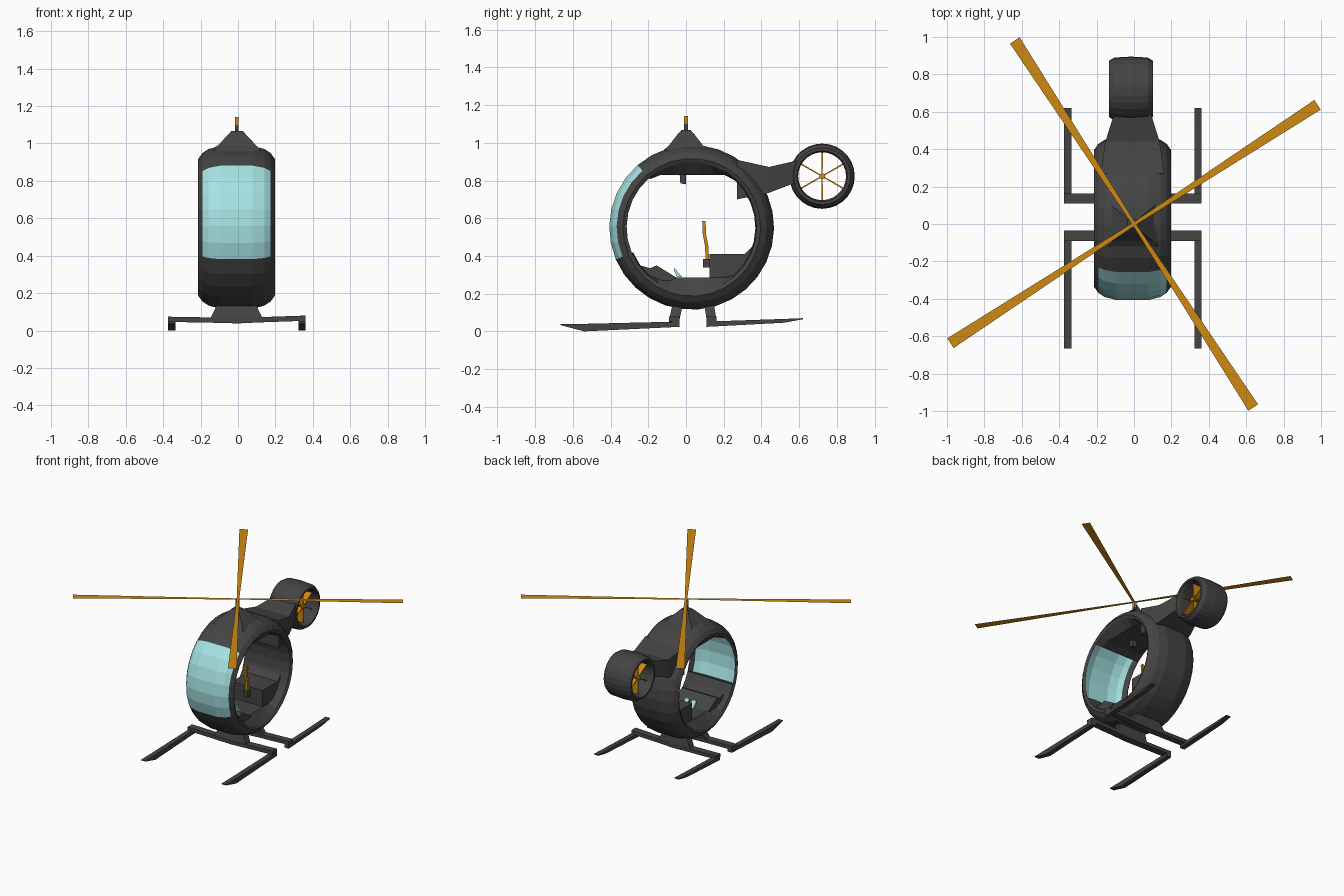
import bpy, bmesh, math

if "Cube" in bpy.data.objects:
    bpy.data.objects.remove(bpy.data.objects["Cube"])

def material(name, rgb):
    m = bpy.data.materials.new(name)
    m.diffuse_color = (*rgb, 1)
    m.use_nodes = True
    m.node_tree.nodes["Principled BSDF"].inputs["Base Color"].default_value = m.diffuse_color
    return m

DARK = material("dark grey", (0.058, 0.058, 0.058))
GLASS = material("pale teal", (0.38, 0.76, 0.76))
ORANGE = material("orange", (0.62, 0.25, 0.006))

def make(name, verts, faces, mats, glass_faces=()):
    me = bpy.data.meshes.new(name)
    me.from_pydata(verts, [], faces)
    for m in mats:
        me.materials.append(m)
    for i in glass_faces:
        me.polygons[i].material_index = 1
    bm = bmesh.new()
    bm.from_mesh(me)
    bmesh.ops.recalc_face_normals(bm, faces=bm.faces)
    bm.to_mesh(me)
    bm.free()
    ob = bpy.data.objects.new(name, me)
    bpy.context.collection.objects.link(ob)
    return ob

def loft(name, sections, mat, closed=False):
    """Join matching loops of points; cap the ends unless closed."""
    n, k = len(sections[0]), len(sections)
    verts = [p for s in sections for p in s]
    faces = []
    for i in range(k if closed else k - 1):
        j = (i + 1) % k
        for a in range(n):
            b = (a + 1) % n
            faces.append((i * n + a, i * n + b, j * n + b, j * n + a))
    if not closed:
        faces += [tuple(range(n)), tuple(range((k - 1) * n, k * n))]
    return make(name, verts, faces, [mat])

def prism(name, yz, x0, x1, mat):
    return loft(name, [[(x, y, z) for y, z in yz] for x in (x0, x1)], mat)

def rect_z(x0, x1, y0, y1, z):
    return [(x0, y0, z), (x1, y0, z), (x1, y1, z), (x0, y1, z)]

def rect_y(x0, x1, z0, z1, y):
    return [(x0, y, z0), (x1, y, z0), (x1, y, z1), (x0, y, z1)]

def spin_x(profile, angle, c):
    return [(c[0] + x, c[1] + r * math.cos(angle), c[2] + r * math.sin(angle)) for x, r in profile]

# Ring cabin with front window
C = (-0.008, 0.03, 0.552)
half = [(0.195, 0.345), (0.206, 0.365), (0.183, 0.398), (0.15, 0.42), (0.085, 0.437)]
outer = half + [(-x, r) for x, r in reversed(half)]
profile = outer + [(-0.14, 0.338), (0.14, 0.338)]
N, WIN, P = 30, 6, len(profile)
verts, faces, glass = [], [], []
for i in range(N):
    for k, (x, y, z) in enumerate(spin_x(profile, math.radians(131 + 12 * i), C)):
        if k >= len(outer):                      # flat floor and ceiling inside
            z = min(max(z, 0.285), 0.83)
        verts.append((x, y, z))
for i in range(N):
    j = (i + 1) % N
    for k in range(P):
        if i < WIN and k >= len(outer) - 1:      # open behind the window
            continue
        if i < WIN and 2 <= k <= 6:
            glass.append(len(faces))
        m = (k + 1) % P
        faces.append((i * P + k, i * P + m, j * P + m, j * P + k))
for i in (0, WIN):                               # window sills
    faces.append(tuple(range(i * P, i * P + P)))
make("cabin_ring", verts, faces, [DARK, GLASS], glass)

# Cabin interior
prism("dashboard", [(-0.30, 0.33), (-0.27, 0.357), (-0.19, 0.335), (-0.156, 0.35),
                    (-0.05, 0.285), (-0.15, 0.24)], -0.16, 0.145, DARK)
prism("seat", [(0.125, 0.27), (0.125, 0.41), (0.31, 0.41), (0.36, 0.46), (0.36, 0.36), (0.27, 0.27)],
      -0.14, 0.125, DARK)
prism("ceiling_box", [(-0.035, 0.85), (-0.03, 0.785), (0.0, 0.78), (0.0, 0.85)], -0.03, 0.015, DARK)
prism("lever_base", [(0.09, 0.34), (0.09, 0.385), (0.127, 0.385), (0.127, 0.34)], -0.02, 0.02, DARK)
loft("control_lever", [rect_z(-0.01, 0.01, y - 0.009, y + 0.009, z)
                       for y, z in ((0.113, 0.38), (0.11, 0.45), (0.097, 0.52), (0.095, 0.585))], ORANGE)
for x in (-0.03, 0.03):
    prism("pedal", [(-0.06, 0.335), (-0.065, 0.33), (-0.05, 0.29), (-0.02, 0.287)], x - 0.018, x + 0.018, GLASS)

# Mast fairing, shaft and main rotor
loft("mast_fairing", [rect_z(-0.005 - a, -0.005 + a, -b, b, z) for a, b, z in
                      ((0.13, 0.12, 0.96), (0.105, 0.09, 0.987), (0.05, 0.045, 1.045), (0.03, 0.025, 1.067))], DARK)
loft("mast_shaft", [rect_z(-0.016, 0.004, -0.01, 0.01, z) for z in (1.06, 1.10)], DARK)
loft("mast_tip", [rect_z(-0.016, 0.004, -0.01, 0.01, z) for z in (1.10, 1.142)], ORANGE)
for q in range(4):
    a = math.radians(33 + 90 * q)
    pts = [(0, -0.009), (1.17, -0.031), (1.17, 0.031), (0, 0.009)]
    make("rotor_blade", [(u * math.cos(a) - v * math.sin(a), u * math.sin(a) + v * math.cos(a), 1.141)
                         for u, v in pts], [(0, 1, 2, 3)], [ORANGE])

# Tail boom, duct and fan
loft("tail_boom", [rect_y(-0.008 - w, -0.008 + w, z0, z1, y) for w, z0, z1, y in
                   ((0.17, 0.70, 0.91, 0.27), (0.145, 0.735, 0.872, 0.44), (0.10, 0.79, 0.905, 0.585))], DARK)
D = (-0.016, 0.722, 0.823)
duct = [(0.118, 0.135), (0.118, 0.15), (0.09, 0.168), (0, 0.173),
        (-0.09, 0.168), (-0.118, 0.15), (-0.118, 0.135), (-0.09, 0.127), (0.09, 0.127)]
loft("tail_duct", [spin_x(duct, math.tau * i / 28, D) for i in range(28)], DARK, closed=True)
loft("fan_hub", [[spin_x([(x, 0.016)], math.tau * i / 8, D)[0] for i in range(8)]
                 for x in (-0.085, 0.085)], ORANGE)
for i in range(6):
    a = math.tau * i / 6 + math.pi / 6
    def at(x, r, t):
        return (D[0] + x, D[1] + r * math.cos(a) - t * math.sin(a), D[2] + r * math.sin(a) + t * math.cos(a))
    loft("fan_blade", [[at(-0.075, r, -t), at(0.075, r, -t), at(0.075, r, t), at(-0.075, r, t)]
                       for r, t in ((0.01, 0.003), (0.127, 0.004))], ORANGE)

# Landing gear: pylons, cross bars and skids
for name, y0, y1, lean in (("front", -0.09, -0.035, 0.02), ("rear", 0.11, 0.162, -0.015)):
    loft(name + "_pylon", [rect_z(-0.15, 0.134, y0, y1, 0.06),
                           rect_z(-0.105, 0.09, y0 + lean, y1 + lean, 0.15)], DARK)
    loft(name + "_cross_bar", [rect_x for rect_x in
         [[(x, y0, z - 0.014), (x, y1, z - 0.014), (x, y1, z + 0.014), (x, y0, z + 0.014)]
          for x, z in ((-0.374, 0.06), (-0.15, 0.056), (0, 0.052), (0.134, 0.058), (0.36, 0.066))]], DARK)
front = [(-0.035, 0.024, 0.052), (-0.54, 0.0, 0.04), (-0.665, 0.033, 0.038)]
rear = [(0.11, 0.024, 0.052), (0.52, 0.046, 0.066), (0.62, 0.064, 0.07)]
for name, path in (("front_skid", front), ("rear_skid", rear)):
    for x in (-0.354, 0.343):
        loft(name, [rect_y(x - 0.019, x + 0.019, z0, z1, y) for y, z0, z1 in path], DARK)
